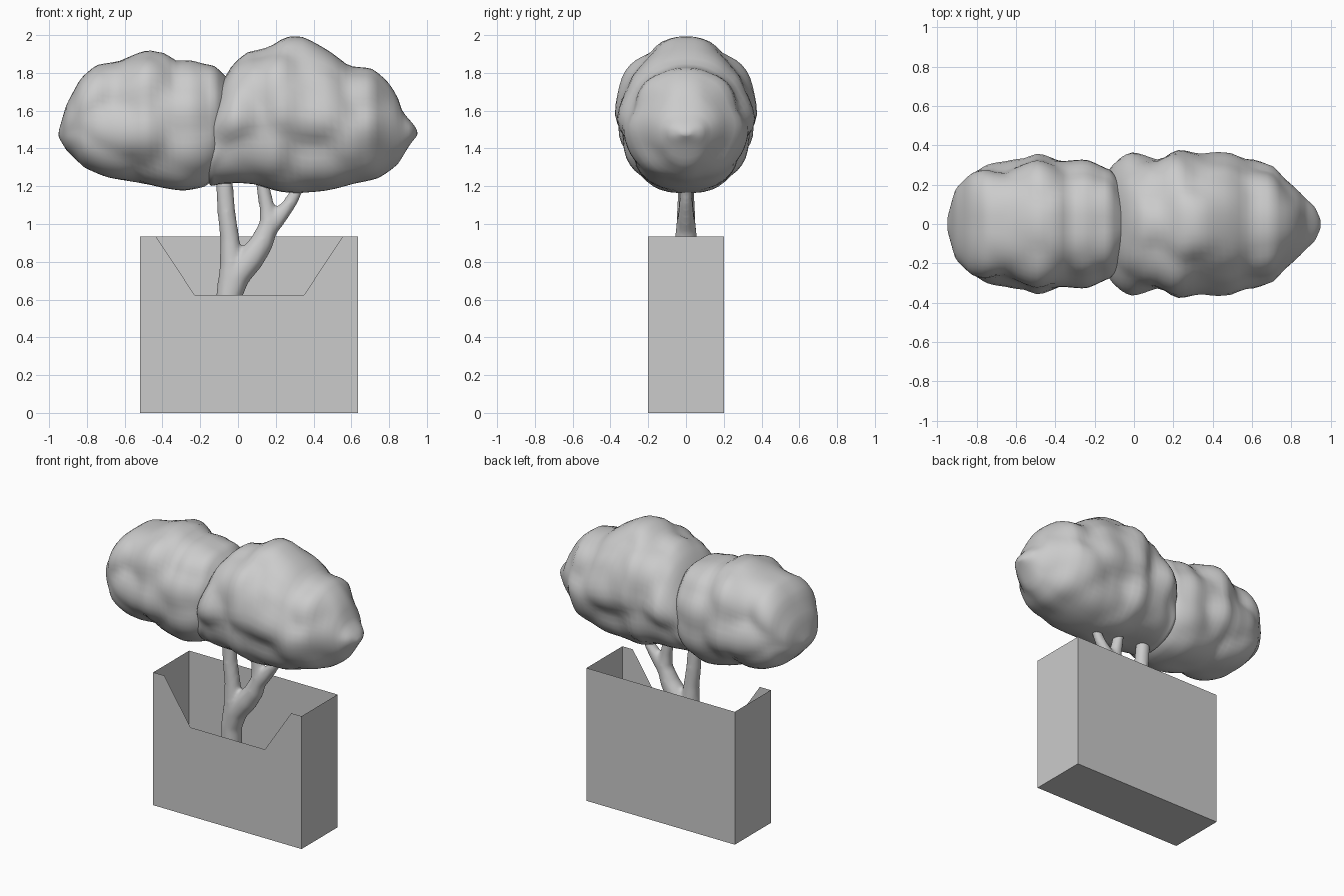
import bpy, bmesh, math
from mathutils import Vector, noise

if "Cube" in bpy.data.objects:
    bpy.data.objects.remove(bpy.data.objects["Cube"])

grey = bpy.data.materials.new("plain grey")
grey.diffuse_color = (0.6, 0.6, 0.6, 1)
grey.use_nodes = True
grey.node_tree.nodes["Principled BSDF"].inputs["Base Color"].default_value = grey.diffuse_color


def finish(name, bm, smooth):
    mesh = bpy.data.meshes.new(name)
    bmesh.ops.recalc_face_normals(bm, faces=bm.faces)
    bm.to_mesh(mesh)
    bm.free()
    mesh.materials.append(grey)
    for p in mesh.polygons:
        p.use_smooth = smooth
    obj = bpy.data.objects.new(name, mesh)
    bpy.context.collection.objects.link(obj)
    return obj


# Planter: thin open box, front wall cut by a trapezoid notch
X0, X1, Y, H = -0.52, 0.635, 0.2, 0.935
bm = bmesh.new()
walls = [
    [(X0, -Y, 0), (X1, -Y, 0), (X1, -Y, H), (0.555, -Y, H), (0.35, -Y, 0.625),
     (-0.23, -Y, 0.625), (-0.435, -Y, H), (X0, -Y, H)],
    [(X0, Y, 0), (X1, Y, 0), (X1, Y, H), (X0, Y, H)],
    [(X0, -Y, 0), (X0, Y, 0), (X0, Y, H), (X0, -Y, H)],
    [(X1, -Y, 0), (X1, Y, 0), (X1, Y, H), (X1, -Y, H)],
    [(X0, -Y, 0), (X1, -Y, 0), (X1, Y, 0), (X0, Y, 0)],
]
for w in walls:
    bm.faces.new([bm.verts.new(p) for p in w])
bmesh.ops.remove_doubles(bm, verts=bm.verts, dist=1e-4)
finish("planter", bm, False)


# Trunk and branches: tapered tubes (x, z, radius) fused into one skin
curve = bpy.data.curves.new("trunk", "CURVE")
curve.dimensions = "3D"
curve.bevel_depth = 1
curve.bevel_resolution = 4
curve.use_fill_caps = True
limbs = [
    [(-0.05, 0.0, 0.068), (-0.05, 0.62, 0.068), (-0.035, 0.78, 0.062),
     (-0.043, 0.92, 0.052), (-0.06, 1.05, 0.049), (-0.07, 1.18, 0.047), (-0.08, 1.4, 0.04)],
    [(-0.05, 0.6, 0.066), (-0.01, 0.72, 0.072), (0.07, 0.82, 0.072),
     (0.125, 0.9, 0.064), (0.165, 1.0, 0.053), (0.155, 1.08, 0.042),
     (0.135, 1.18, 0.038), (0.12, 1.35, 0.034)],
    [(0.145, 0.95, 0.05), (0.21, 1.03, 0.046), (0.275, 1.11, 0.037),
     (0.318, 1.19, 0.032), (0.37, 1.35, 0.028)],
]
for limb in limbs:
    s = curve.splines.new("POLY")
    s.points.add(len(limb) - 1)
    for pt, (x, z, r) in zip(s.points, limb):
        pt.co = (x, 0, z, 1)
        pt.radius = r
trunk = bpy.data.objects.new("trunk", curve)
bpy.context.collection.objects.link(trunk)
bpy.context.view_layer.objects.active = trunk
trunk.select_set(True)
bpy.ops.object.convert(target="MESH")
trunk = bpy.context.object
trunk.data.materials.clear()
trunk.data.materials.append(grey)
mod = trunk.modifiers.new("fuse", "REMESH")
mod.mode = "VOXEL"
mod.voxel_size = 0.012
mod.use_smooth_shade = True
mod = trunk.modifiers.new("soften", "SMOOTH")
mod.iterations = 14


def lerp(table, x):
    for (a, va), (b, vb) in zip(table, table[1:]):
        if x <= b:
            return va + (vb - va) * max(0, x - a) / (b - a)
    return table[-1][1]


# Foliage: rings between top, bottom and half-width outlines, puffed into lumps
def foliage(name, top, bottom, width, skirt, seed, rings=44, sides=56):
    xa, xb = top[0][0], top[-1][0]
    bm = bmesh.new()
    loops = []
    for i in range(rings + 1):
        x = (xa + xb) / 2 - (xb - xa) / 2 * math.cos(math.pi * (0.02 + 0.96 * i / rings))
        zt, zb, w = lerp(top, x), lerp(bottom, x), lerp(width, x)
        zc, h = (zt + zb) / 2, (zt - zb) / 2
        loop = []
        for j in range(sides):
            a = 2 * math.pi * j / sides
            c, s = math.cos(a), math.sin(a)
            y = w * math.copysign(abs(c) ** 0.9, c)
            z = zc + h * math.copysign(abs(s) ** 0.9, s)
            y *= 1 - skirt + skirt * math.exp(-((z - 1.53) / 0.09) ** 2)
            d = noise.voronoi(Vector((x, abs(y), z)) * 4.2 + Vector((seed, 0, 0)))[0][0]
            k = 1 + 0.2 * (0.17 - d * d) * min(1, w / 0.2) * (1 - 0.6 * abs(s) ** 6)
            loop.append(bm.verts.new((x, y * k, zc + (z - zc) * k)))
        loops.append(loop)
    for l0, l1 in zip(loops, loops[1:]):
        for j in range(sides):
            n = (j + 1) % sides
            bm.faces.new((l0[j], l0[n], l1[n], l1[j]))
    for loop, x in ((loops[0], xa), (loops[-1], xb)):
        tip = bm.verts.new((x, 0, sum(v.co.z for v in loop) / sides))
        for j in range(sides):
            bm.faces.new((loop[j], loop[(j + 1) % sides], tip))
    bmesh.ops.smooth_vert(bm, verts=bm.verts, factor=0.5,
                          use_axis_x=True, use_axis_y=True, use_axis_z=True)
    return finish(name, bm, True)


foliage("left_foliage",
        [(-0.95, 1.49), (-0.91, 1.63), (-0.835, 1.775), (-0.755, 1.85), (-0.63, 1.86),
         (-0.475, 1.925), (-0.385, 1.91), (-0.33, 1.86), (-0.25, 1.87), (-0.12, 1.84),
         (-0.03, 1.75), (0.03, 1.55)],
        [(-0.95, 1.46), (-0.91, 1.39), (-0.82, 1.295), (-0.7, 1.24), (-0.6, 1.21),
         (-0.465, 1.19), (-0.29, 1.17), (-0.17, 1.19), (-0.05, 1.28), (0.03, 1.5)],
        [(-0.95, 0.03), (-0.91, 0.18), (-0.83, 0.29), (-0.755, 0.32), (-0.655, 0.325),
         (-0.49, 0.365), (-0.35, 0.325), (-0.24, 0.325), (-0.12, 0.29), (0.03, 0.05)],
        0.0, 3.3)

foliage("right_foliage",
        [(-0.19, 1.5), (-0.15, 1.6), (-0.1, 1.74), (-0.03, 1.85), (0.05, 1.92), (0.14, 1.94),
         (0.25, 2.0), (0.33, 2.0), (0.43, 1.95), (0.51, 1.91), (0.59, 1.84), (0.71, 1.825),
         (0.79, 1.76), (0.845, 1.68), (0.865, 1.6), (0.935, 1.52), (0.95, 1.49)],
        [(-0.19, 1.3), (-0.15, 1.19), (0, 1.21), (0.09, 1.2), (0.22, 1.17), (0.355, 1.155),
         (0.485, 1.18), (0.62, 1.21), (0.75, 1.245), (0.845, 1.31), (0.91, 1.42), (0.95, 1.47)],
        [(-0.19, 0.16), (-0.15, 0.29), (-0.02, 0.365), (0.115, 0.355), (0.21, 0.415),
         (0.335, 0.36), (0.5, 0.365), (0.61, 0.34), (0.715, 0.295), (0.76, 0.23),
         (0.84, 0.165), (0.92, 0.09), (0.95, 0.02)],
        0.08, 7.7)
